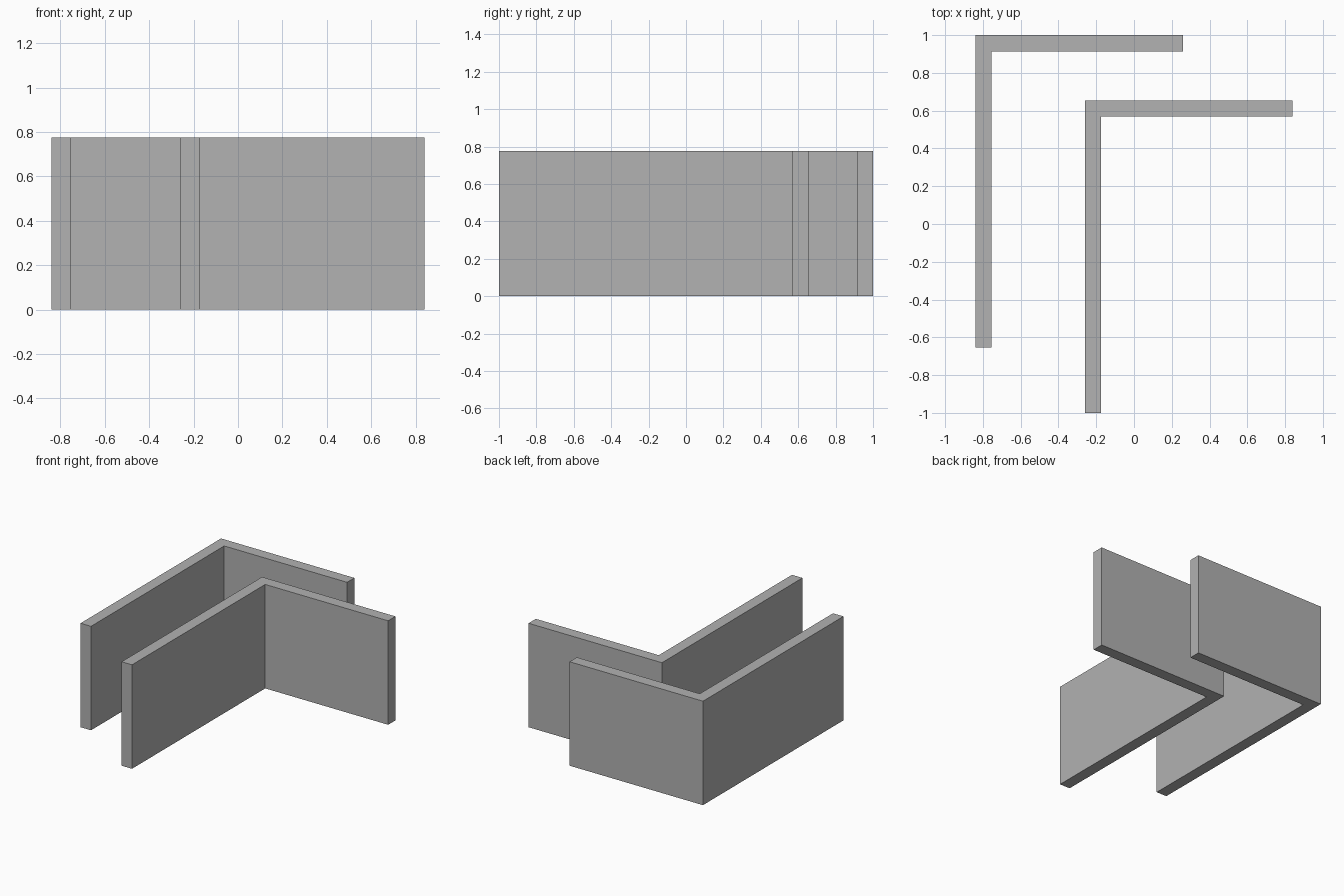
import bpy
import bmesh

cube = bpy.data.objects.get("Cube")
if cube:
    bpy.data.objects.remove(cube, do_unlink=True)

HEIGHT = 0.775
THICK = 0.086
ARM_X = 1.10    # length of the back arm
ARM_Y = 1.655   # length of the side arm

grey = bpy.data.materials.new("wall_grey")
grey.use_nodes = True
colour = (0.445, 0.445, 0.445, 1)
grey.diffuse_color = colour
grey.node_tree.nodes["Principled BSDF"].inputs["Base Color"].default_value = colour


def corner_wall(name, x, y):
    """L-shaped wall, extruded from its plan, with its outer corner at x, y."""
    plan = [(0, 0), (0, -ARM_Y), (THICK, -ARM_Y),
            (THICK, -THICK), (ARM_X, -THICK), (ARM_X, 0)]
    bm = bmesh.new()
    base = bm.faces.new([bm.verts.new((px, py, 0)) for px, py in plan])
    top = bmesh.ops.extrude_face_region(bm, geom=[base], use_keep_orig=True)
    verts = [v for v in top["geom"] if isinstance(v, bmesh.types.BMVert)]
    bmesh.ops.translate(bm, verts=verts, vec=(0, 0, HEIGHT))
    bmesh.ops.recalc_face_normals(bm, faces=bm.faces)
    mesh = bpy.data.meshes.new(name)
    bm.to_mesh(mesh)
    bm.free()
    mesh.materials.append(grey)
    wall = bpy.data.objects.new(name, mesh)
    wall.location = (x, y, 0)
    bpy.context.collection.objects.link(wall)


# Two matching walls, one nested inside the other
corner_wall("outer_corner_wall", -0.84, 1.0)
corner_wall("inner_corner_wall", -0.26, 0.655)
